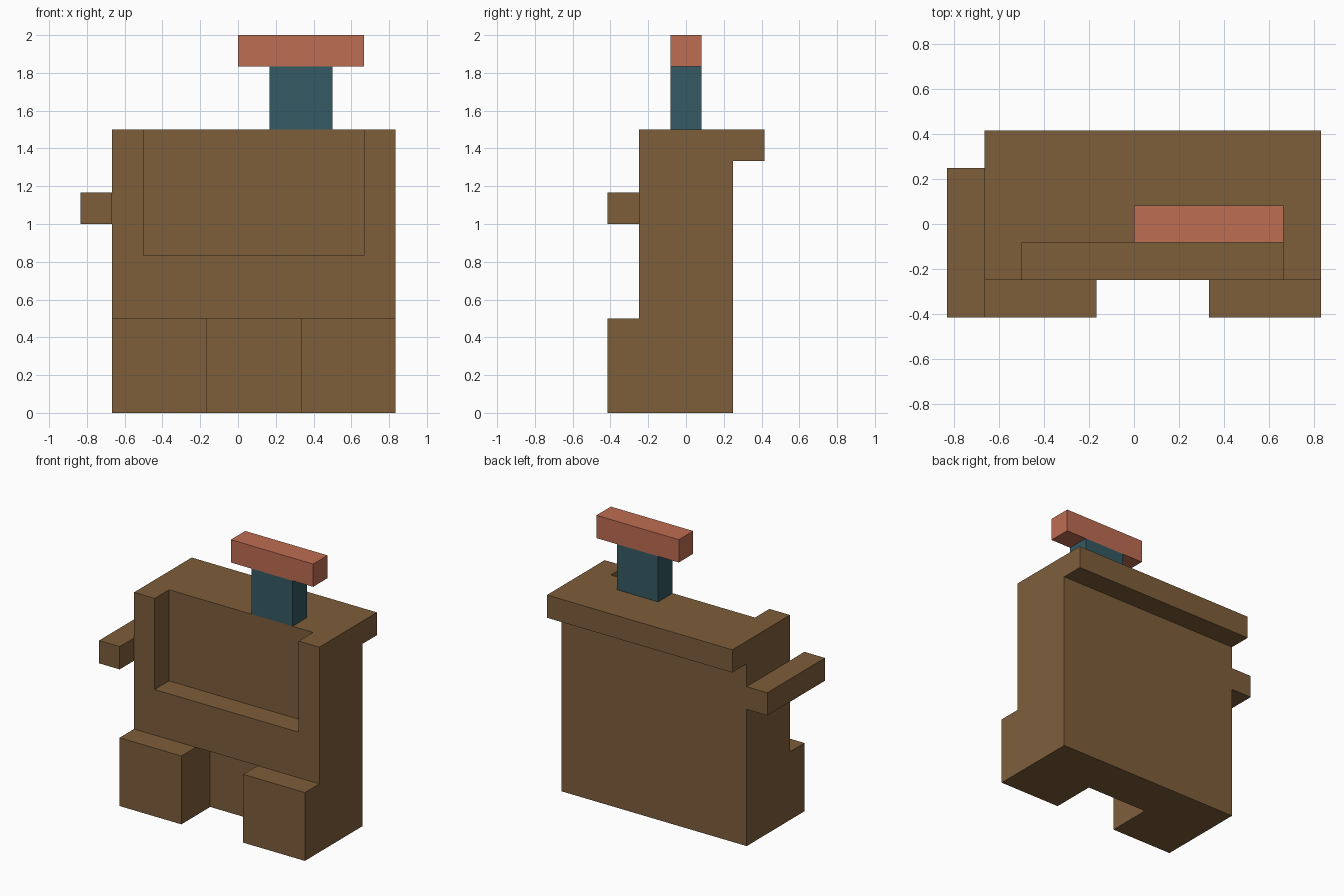
import bpy
import bmesh

if "Cube" in bpy.data.objects:
    bpy.data.objects.remove(bpy.data.objects["Cube"])

U = 1 / 6  # the model sits on a grid of sixths


def material(name, rgb):
    m = bpy.data.materials.new(name)
    m.diffuse_color = (*rgb, 1)
    m.use_nodes = True
    m.node_tree.nodes["Principled BSDF"].inputs["Base Color"].default_value = m.diffuse_color
    return m


brown = material("brown", (0.209, 0.112, 0.044))
teal = material("dark teal", (0.034, 0.100, 0.125))
red = material("clay red", (0.509, 0.153, 0.084))


def prism(name, profile, x0, x1, mat):
    """Extrude a (y, z) profile, given in grid units, from x0 to x1."""
    bm = bmesh.new()
    face = bm.faces.new([bm.verts.new((x0 * U, y * U, z * U)) for y, z in profile])
    new = bmesh.ops.extrude_face_region(bm, geom=[face])["geom"]
    for v in new:
        if isinstance(v, bmesh.types.BMVert):
            v.co.x = x1 * U
    bmesh.ops.recalc_face_normals(bm, faces=bm.faces)
    mesh = bpy.data.meshes.new(name)
    bm.to_mesh(mesh)
    bm.free()
    mesh.materials.append(mat)
    ob = bpy.data.objects.new(name, mesh)
    bpy.context.collection.objects.link(ob)
    return ob


def box(name, x0, x1, y0, y1, z0, z1, mat):
    return prism(name, [(y0, z0), (y1, z0), (y1, z1), (y0, z1)], x0, x1, mat)


# Body with feet at the front and a lip at the top of the back
body = prism("body", [(-2.5, 0), (1.5, 0), (1.5, 8), (2.5, 8), (2.5, 9),
                      (-1.5, 9), (-1.5, 3), (-2.5, 3)], -4, 5, brown)

# Front recess, open at the top, and the gap between the feet
cutters = [
    box("front_recess_cutter", -3, 4, -4, -0.5, 5, 10, brown),
    box("foot_gap_cutter", -1, 2, -4, -0.5, -1, 3, brown),
]
for c in cutters:
    c.hide_render = True
    c.hide_viewport = True
    mod = body.modifiers.new(c.name, "BOOLEAN")
    mod.operation = "DIFFERENCE"
    mod.solver = "EXACT"
    mod.object = c

# Side arm
box("side_arm", -5, -4, -2.5, 1.5, 6, 7, brown)

# Stem and crossbar on top
box("stem", 1, 3, -0.5, 0.5, 9, 11, teal)
box("crossbar", 0, 4, -0.5, 0.5, 11, 12, red)
